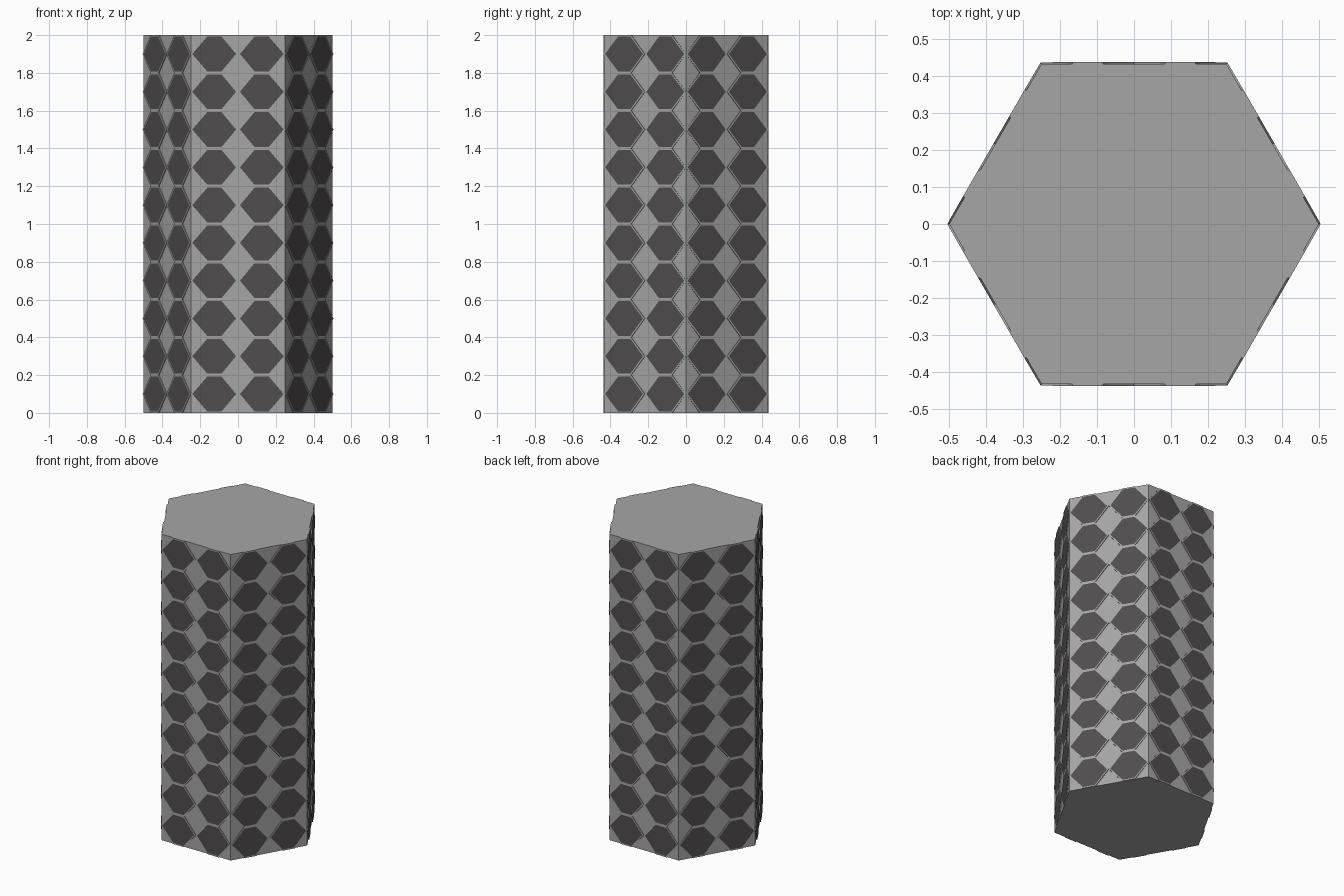
import bpy, bmesh
from math import cos, sin, pi
from mathutils import Vector

if "Cube" in bpy.data.objects:
    bpy.data.objects.remove(bpy.data.objects["Cube"])

R, H = 0.5, 2.0            # circumradius and height of the column
COLS, ROWS = 2, 10         # hexagon plates per side
CELL_H = H / ROWS
RAISE, RIM = 0.005, 0.008  # plate thickness and light rim width

bm = bmesh.new()
plates = []
corners = [Vector((R * cos(i * pi / 3), R * sin(i * pi / 3), 0)) for i in range(6)]

# Each side is a grid of cells: one hexagon plus four corner triangles
for i in range(6):
    a, b = corners[i], corners[(i + 1) % 6]
    for c in range(COLS):
        for r in range(ROWS):
            def face(*pts):
                vs = [bm.verts.new(a.lerp(b, (c + u) / COLS)
                                   + Vector((0, 0, (r + v) * CELL_H))) for u, v in pts]
                return bm.faces.new(vs)
            t = 1 / 3
            plates.append(face((t, 0), (1 - t, 0), (1, .5), (1 - t, 1), (t, 1), (0, .5)))
            face((0, 0), (t, 0), (0, .5))
            face((1 - t, 0), (1, 0), (1, .5))
            face((1, .5), (1, 1), (1 - t, 1))
            face((0, .5), (t, 1), (0, 1))
bmesh.ops.remove_doubles(bm, verts=bm.verts, dist=1e-4)

# End caps
bmesh.ops.holes_fill(bm, edges=[e for e in bm.edges if e.is_boundary], sides=0)
bmesh.ops.recalc_face_normals(bm, faces=bm.faces)

# Raise the plates straight out, with upright walls
geom = bmesh.ops.extrude_face_region(bm, geom=plates)["geom"]
old = [f for f in plates if f.is_valid]
plates = [g for g in geom if isinstance(g, bmesh.types.BMFace)]
old = [f for f in old if f not in plates]
if old:
    bmesh.ops.delete(bm, geom=old, context='FACES')
for f in plates:
    f.normal_update()
top = set(plates)
moves = {}
for v in {v for f in plates for v in f.verts}:
    moves[v] = sum((f.normal for f in v.link_faces if f in top), Vector()).normalized() * RAISE
for v, m in moves.items():
    v.co += m
bm.normal_update()

# Flush light rim around each darker hexagon
bmesh.ops.inset_individual(bm, faces=plates, thickness=RIM, use_even_offset=True)
for f in plates:
    f.material_index = 1

mesh = bpy.data.meshes.new("hexagon_column")
bm.to_mesh(mesh)
bm.free()

# Mid-grey body and darker plates
for name, col in (("body_grey", (0.38, 0.38, 0.38, 1)), ("plate_grey", (0.08, 0.074, 0.077, 1))):
    m = bpy.data.materials.new(name)
    m.diffuse_color = col
    m.use_nodes = True
    m.node_tree.nodes["Principled BSDF"].inputs["Base Color"].default_value = m.diffuse_color
    mesh.materials.append(m)

column = bpy.data.objects.new("hexagon_column", mesh)
bpy.context.collection.objects.link(column)
